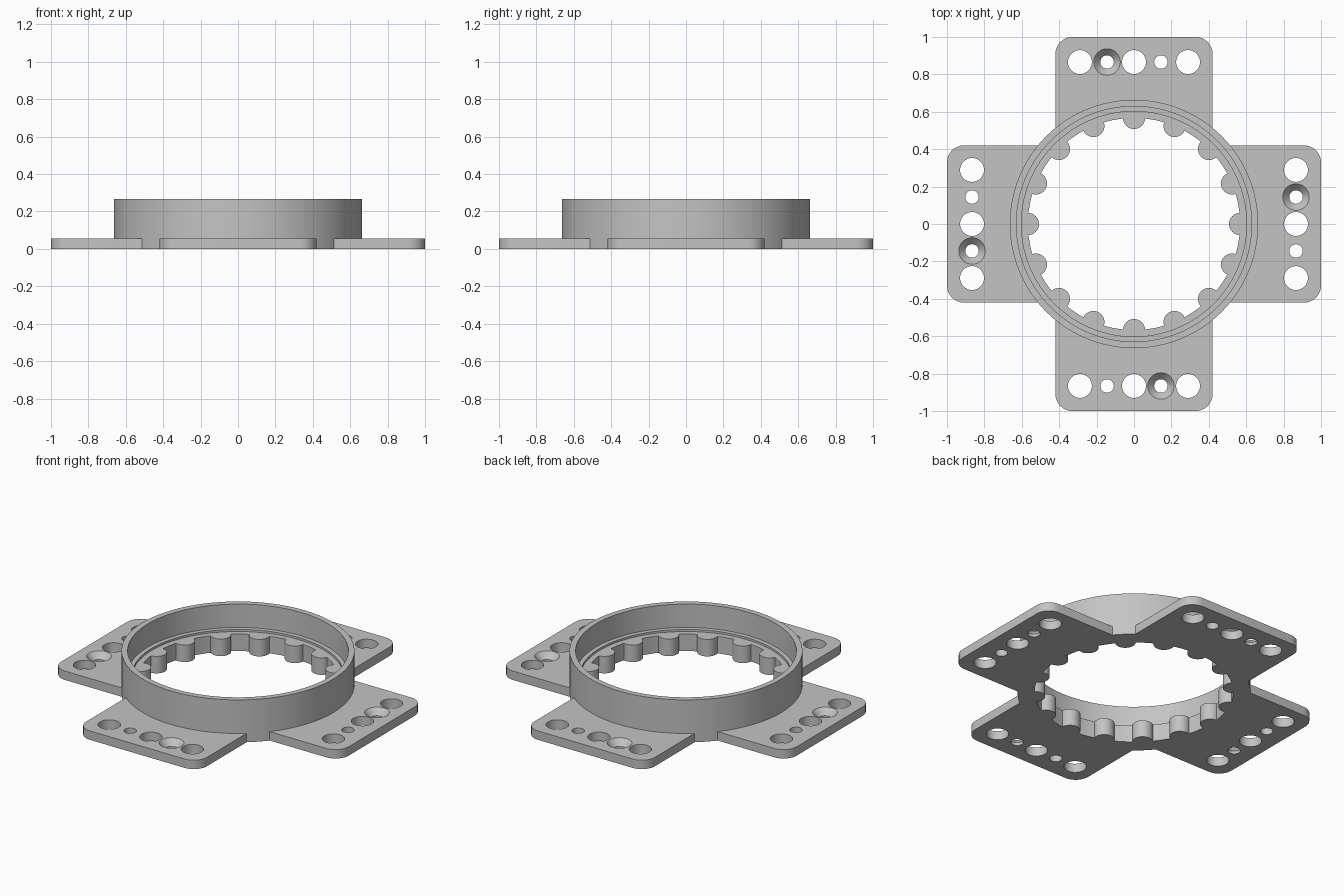
import bpy, bmesh
from math import cos, sin, pi, radians
from mathutils import Matrix

cube = bpy.data.objects.get("Cube")
if cube:
    bpy.data.objects.remove(cube, do_unlink=True)

PLATE = 0.056      # arm thickness
LEDGE = 0.107      # height of the inner toothed rim
HOLE_R = 0.866     # distance of hole rows from the centre

grey = bpy.data.materials.new("light grey")
grey.use_nodes = True
grey.diffuse_color = (0.55, 0.55, 0.55, 1)
grey.node_tree.nodes["Principled BSDF"].inputs["Base Color"].default_value = grey.diffuse_color


def make(name, bm):
    bmesh.ops.recalc_face_normals(bm, faces=bm.faces)
    mesh = bpy.data.meshes.new(name)
    bm.to_mesh(mesh)
    bm.free()
    mesh.materials.append(grey)
    obj = bpy.data.objects.new(name, mesh)
    bpy.context.collection.objects.link(obj)
    return obj


def lathe(bm, profile, n, x=0, y=0, ring=False):
    """Turn (radius, height) points; ring closes the profile, otherwise cap the ends."""
    rows = [[bm.verts.new((x + r * cos(2 * pi * i / n), y + r * sin(2 * pi * i / n), z))
             for i in range(n)] for r, z in profile]
    pairs = list(zip(rows, rows[1:]))
    if ring:
        pairs.append((rows[-1], rows[0]))
    else:
        bm.faces.new(rows[0])
        bm.faces.new(rows[-1])
    for a, b in pairs:
        for i in range(n):
            j = (i + 1) % n
            bm.faces.new((a[i], a[j], b[j], b[i]))


def boolean(obj, tool, operation):
    mod = obj.modifiers.new(operation.lower(), 'BOOLEAN')
    mod.operation, mod.solver, mod.object = operation, 'EXACT', tool
    bpy.context.view_layer.objects.active = obj
    bpy.ops.object.modifier_apply(modifier=mod.name)
    bpy.data.objects.remove(tool, do_unlink=True)


# Arm: flat plate with two rounded outer corners
bm = bmesh.new()
outline = [(0.3, 0.42), (0.3, -0.42)]
for side, start in ((-1, -90), (1, 0)):
    for k in range(9):
        a = radians(start + k * 90 / 8)
        outline.append((0.91 + 0.09 * cos(a), side * 0.33 + 0.09 * sin(a)))
base = bm.faces.new([bm.verts.new((x, y, 0)) for x, y in outline])
top = bmesh.ops.extrude_face_region(bm, geom=[base])["geom"]
bmesh.ops.translate(bm, vec=(0, 0, PLATE),
                    verts=[v for v in top if isinstance(v, bmesh.types.BMVert)])
arms = make("mounting_arms", bm)

# Cutter: core clearance, large and small holes, one countersink
bm = bmesh.new()
lathe(bm, [(0.62, -0.1), (0.62, 0.2)], 96)
for y in (-0.289, 0, 0.289):
    lathe(bm, [(0.064, -0.1), (0.064, 0.2)], 32, HOLE_R, y)
lathe(bm, [(0.036, -0.1), (0.036, 0.2)], 24, HOLE_R, -0.144)
lathe(bm, [(0.036, -0.1), (0.036, 0.018), (0.071, PLATE), (0.071, 0.2)], 32, HOLE_R, 0.144)
boolean(arms, make("hole_cutter", bm), 'DIFFERENCE')

# Repeat the arm at quarter turns
bm = bmesh.new()
for k in range(4):
    copy = arms.data.copy()
    copy.transform(Matrix.Rotation(k * pi / 2, 4, 'Z'))
    bm.from_mesh(copy)
    bpy.data.meshes.remove(copy)
bpy.data.objects.remove(arms, do_unlink=True)
arms = make("mounting_arms", bm)

# Round teeth along the inner rim
bm = bmesh.new()
for k in range(16):
    a = k * pi / 8
    lathe(bm, [(0.059, 0), (0.059, LEDGE)], 32, 0.567 * cos(a), 0.567 * sin(a))
teeth = make("rim_teeth", bm)

# Stepped ring, joined with the arms and teeth
bm = bmesh.new()
lathe(bm, [(0.567, 0), (0.664, 0), (0.664, 0.267), (0.629, 0.267),
           (0.629, 0.12), (0.602, 0.12), (0.602, LEDGE), (0.567, LEDGE)], 96, ring=True)
body = make("ring_mount", bm)
boolean(body, teeth, 'UNION')
boolean(body, arms, 'UNION')

bpy.ops.object.select_all(action='DESELECT')
body.select_set(True)
bpy.context.view_layer.objects.active = body
bpy.ops.object.shade_smooth_by_angle(angle=radians(30))
